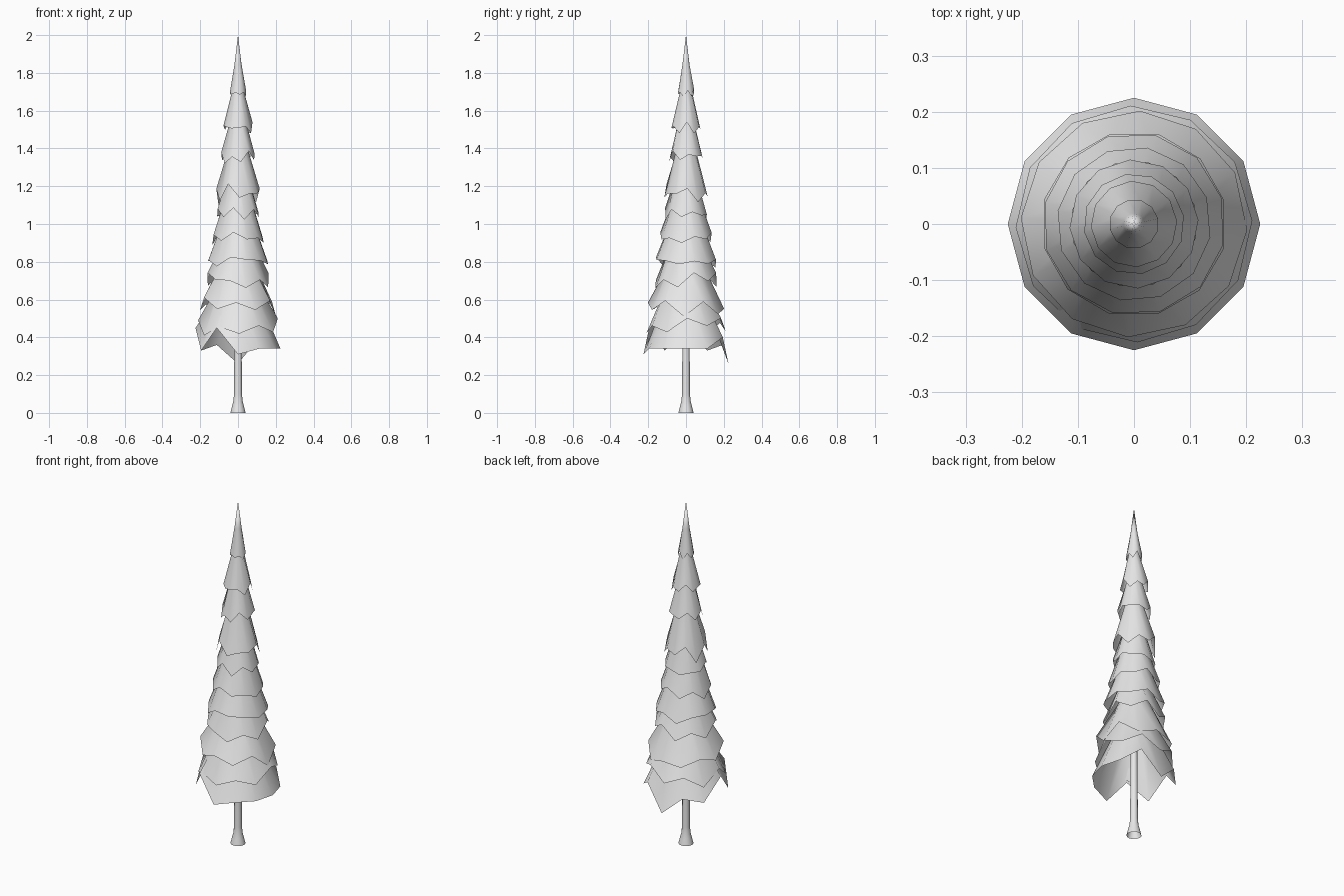
import bpy
import math
import random

random.seed(7)
SIDES = 12

cube = bpy.data.objects.get("Cube")
if cube:
    bpy.data.objects.remove(cube, do_unlink=True)

grey = bpy.data.materials.new("light_grey")
grey.use_nodes = True
grey.diffuse_color = (0.8, 0.8, 0.8, 1)
grey.node_tree.nodes["Principled BSDF"].inputs["Base Color"].default_value = (0.8, 0.8, 0.8, 1)


def ring(radius, heights, turn=0.0):
    """Points around the trunk axis, one per height."""
    step = math.tau / len(heights)
    return [(radius * math.cos(i * step + turn), radius * math.sin(i * step + turn), z)
            for i, z in enumerate(heights)]


def loft(name, rings, tip=None):
    """Skin a stack of rings, from the top down, with an optional pointed tip."""
    n = len(rings[0])
    verts = [p for r in rings for p in r]
    faces = []
    for k in range(len(rings) - 1):
        for i in range(n):
            j = (i + 1) % n
            faces.append((k * n + i, (k + 1) * n + i, (k + 1) * n + j, k * n + j))
    if tip is not None:
        verts.append((0, 0, tip))
        faces += [(len(verts) - 1, i, (i + 1) % n) for i in range(n)]
    mesh = bpy.data.meshes.new(name)
    mesh.from_pydata(verts, [], faces)
    mesh.materials.append(grey)
    obj = bpy.data.objects.new(name, mesh)
    bpy.context.collection.objects.link(obj)
    bpy.ops.object.select_all(action="DESELECT")
    obj.select_set(True)
    bpy.context.view_layer.objects.active = obj
    bpy.ops.object.shade_smooth_by_angle(angle=math.radians(85))
    return obj


def skirt(name, tip, radius, rim, turn):
    """Hollow, slightly concave cone of foliage with a ragged rim."""
    mean = sum(rim) / len(rim)
    middle = ring(radius * 0.43, [tip + (mean - tip) * 0.5] * SIDES, turn)
    return loft(name, [middle, ring(radius, rim, turn)], tip)


# Trunk with a flared, open foot
trunk_profile = [(0.012, 1.0), (0.019, 0.4), (0.021, 0.1), (0.025, 0.06), (0.033, 0.03), (0.04, 0)]
loft("trunk", [ring(r, [z] * SIDES) for r, z in trunk_profile])

# Foliage tiers, top to bottom: tip height, rim radius, rim height, raggedness
tiers = [
    (2.0, 0.044, 1.70, 0.025),
    (1.88, 0.077, 1.51, 0.03),
    (1.76, 0.09, 1.36, 0.035),
    (1.65, 0.115, 1.15, 0.06),
    (1.50, 0.113, 1.05, 0.035),
    (1.41, 0.138, 0.92, 0.03),
    (1.30, 0.163, 0.81, 0.04),
    (1.16, 0.166, 0.70, 0.04),
    (1.03, 0.202, 0.56, 0.045),
    (0.95, 0.211, 0.46, 0.045),
]
for number, (tip, radius, height, ragged) in enumerate(tiers, 1):
    rim = [height + ragged * (0.5 * (-1) ** i + random.uniform(-0.7, 0.7)) for i in range(SIDES)]
    skirt(f"foliage_tier_{number}", tip, radius, rim, random.uniform(0, math.pi / 6))

# Lowest tier, with long drooping points
low_rim = [0.34, 0.34, 0.40, 0.26, 0.36, 0.33, 0.45, 0.33, 0.45, 0.31, 0.34, 0.34]
skirt("foliage_lowest_tier", 0.92, 0.225, low_rim, 0)
